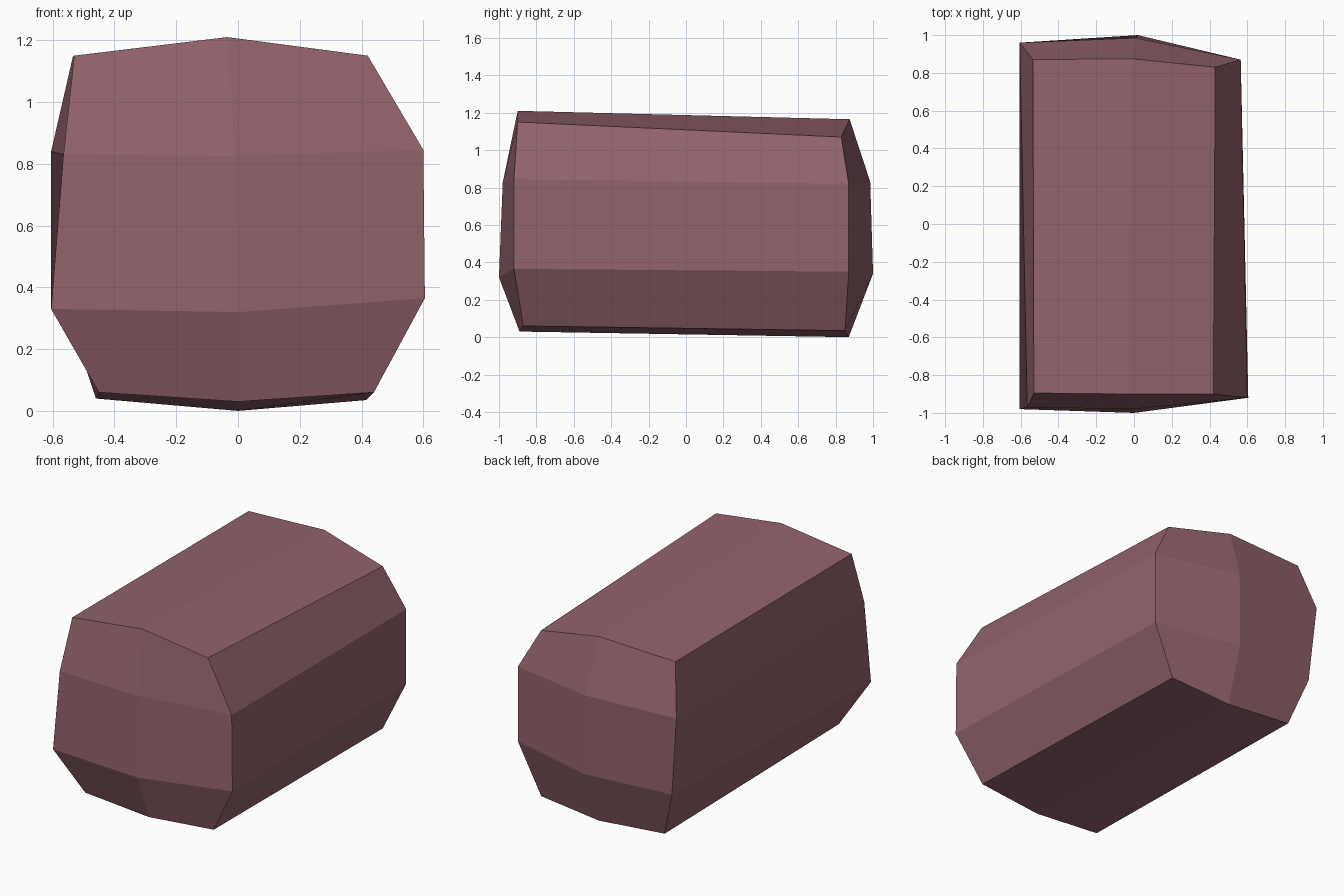
import bpy
import bmesh

# Remove the default cube only
default_cube = bpy.data.objects.get("Cube")
if default_cube:
    bpy.data.objects.remove(default_cube, do_unlink=True)


def make_material(name, colour):
    material = bpy.data.materials.new(name)
    material.use_nodes = True
    material.diffuse_color = colour
    shader = material.node_tree.nodes["Principled BSDF"]
    shader.inputs["Base Color"].default_value = colour
    shader.inputs["Roughness"].default_value = 0.9
    return material


def add_end_cap(bm, rows, outward):
    """Build one bulging end from rows of points and return its vertices."""
    grid = [[bm.verts.new(point) for point in row] for row in rows]
    for lower, upper in zip(grid, grid[1:]):
        for i in range(len(lower) - 1):
            corners = [lower[i], lower[i + 1], upper[i + 1], upper[i]]
            bm.faces.new(corners if outward < 0 else corners[::-1])
    return grid


def rim(grid):
    """List the outer vertices of a cap in order around its edge."""
    right_side = [row[-1] for row in grid[1:-1]]
    left_side = [row[0] for row in grid[1:-1]]
    return grid[0] + right_side + grid[-1][::-1] + left_side[::-1]


# End profiles, listed bottom to top, each row from -x to +x
front_rows = [
    [(-.45, -.88, .06), (0, -.89, .03), (.44, -.87, .06)],
    [(-.605, -.98, .33), (0, -1, .32), (.605, -.92, .365)],
    [(-.565, -.97, .83), (-.01, -.98, .825), (.6, -.92, .845)],
    [(-.53, -.895, 1.15), (-.035, -.9, 1.21), (.42, -.9, 1.15)],
]
back_rows = [
    [(-.46, .87, .04), (0, .87, 0), (.415, .85, .035)],
    [(-.56, .94, .34), (.02, 1, .34), (.565, .87, .35)],
    [(-.605, .96, .84), (.01, .985, .83), (.565, .87, .82)],
    [(-.535, .87, 1.145), (-.01, .875, 1.165), (.43, .83, 1.07)],
]

# Stone block: two faceted ends joined by long flat sides
bm = bmesh.new()
front_rim = rim(add_end_cap(bm, front_rows, -1))
back_rim = rim(add_end_cap(bm, back_rows, 1))
for i in range(len(front_rim)):
    j = (i + 1) % len(front_rim)
    bm.faces.new([front_rim[j], front_rim[i], back_rim[i], back_rim[j]])
bmesh.ops.recalc_face_normals(bm, faces=bm.faces)

mesh = bpy.data.meshes.new("stone_block")
bm.to_mesh(mesh)
bm.free()
mesh.materials.append(make_material("dusky mauve stone", (.29, .125, .15, 1)))
stone_block = bpy.data.objects.new("stone_block", mesh)
bpy.context.collection.objects.link(stone_block)
